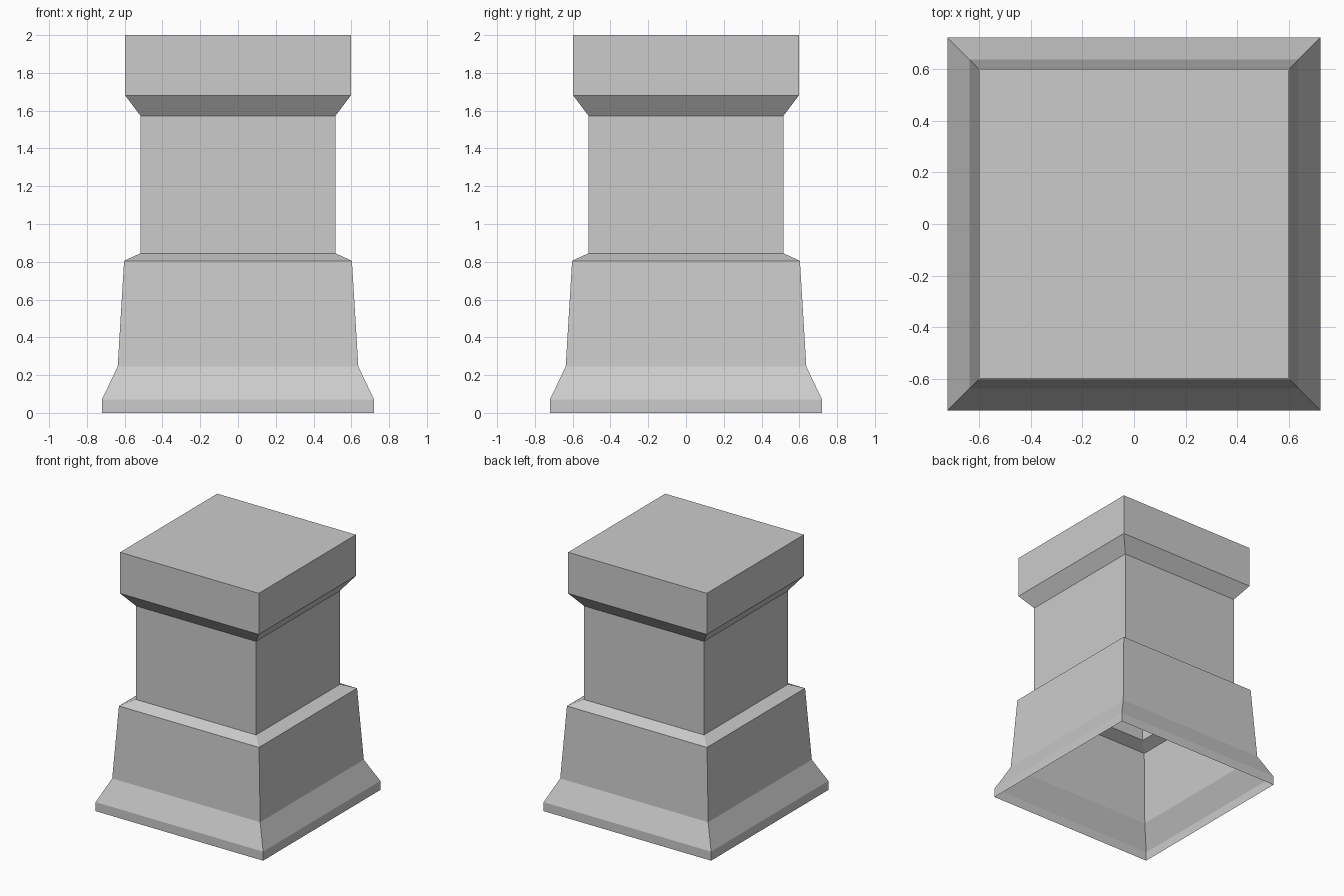
import bpy
import bmesh

cube = bpy.data.objects.get("Cube")
if cube:
    bpy.data.objects.remove(cube, do_unlink=True)

# Plain stone colour
stone = bpy.data.materials.new("grey_stone")
stone.use_nodes = True
colour = (0.6, 0.6, 0.6, 1)
stone.diffuse_color = colour
stone.node_tree.nodes["Principled BSDF"].inputs["Base Color"].default_value = colour

# Half-width and height of each level, from the foot to the cap
PROFILE = [
    (0.721, 0.0), (0.721, 0.07),     # foot
    (0.637, 0.245), (0.603, 0.805),  # flared plinth
    (0.516, 0.845), (0.516, 1.573),  # shaft
    (0.597, 1.68), (0.597, 2.0),     # cap
]


def square_ring(bm, half, z):
    corners = [(-1, -1), (1, -1), (1, 1), (-1, 1)]
    return [bm.verts.new((sx * half, sy * half, z)) for sx, sy in corners]


# Square pedestal shell, open underneath and closed on top
bm = bmesh.new()
rings = [square_ring(bm, half, z) for half, z in PROFILE]
for lower, upper in zip(rings, rings[1:]):
    for i in range(4):
        j = (i + 1) % 4
        bm.faces.new((lower[i], lower[j], upper[j], upper[i]))
bm.faces.new(rings[-1])

mesh = bpy.data.meshes.new("pedestal")
bm.to_mesh(mesh)
bm.free()
mesh.materials.append(stone)
pedestal = bpy.data.objects.new("pedestal", mesh)
bpy.context.collection.objects.link(pedestal)
